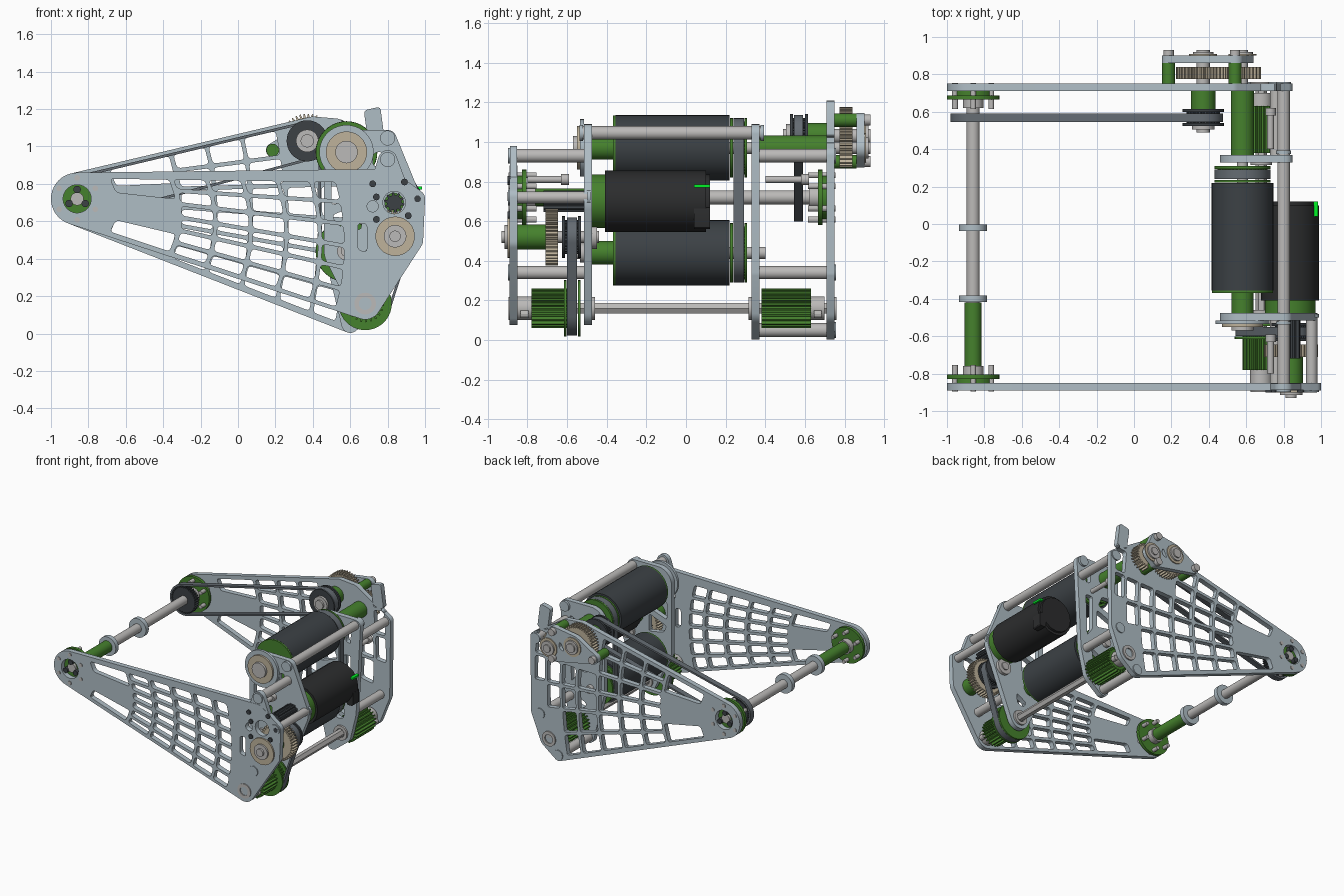
import bpy, bmesh, math
from math import sin, cos, pi

if "Cube" in bpy.data.objects:
    bpy.data.objects.remove(bpy.data.objects["Cube"])

def mat(name, r, g, b):
    m = bpy.data.materials.new(name)
    m.diffuse_color = (r, g, b, 1)
    m.use_nodes = True
    m.node_tree.nodes["Principled BSDF"].inputs["Base Color"].default_value = m.diffuse_color
    return m

ALU = mat("aluminium", .43, .51, .56)
STEEL = mat("steel", .50, .49, .48)
GREEN = mat("green", .06, .22, .026)
DARK = mat("dark_grey", .045, .053, .06)
BLACK = mat("black", .025, .026, .027)
BEIGE = mat("beige", .52, .45, .33)
BELT = mat("belt_grey", .13, .15, .17)
LED = mat("bright_green", .0, .9, .02)

# ---------- 2D outline helpers (x, z) ----------
def circle(x, z, r, n=40):
    return [(x + r*cos(2*pi*i/n), z + r*sin(2*pi*i/n)) for i in range(n)]

def hull(circles):
    pts = sorted(p for c in circles for p in circle(*c))
    def chain(seq):
        out = []
        for p in seq:
            while len(out) > 1 and ((out[-1][0]-out[-2][0])*(p[1]-out[-2][1])
                                    - (out[-1][1]-out[-2][1])*(p[0]-out[-2][0])) <= 1e-9:
                out.pop()
            out.append(p)
        return out[:-1]
    return chain(pts) + chain(pts[::-1])

def cell(poly, inset=.011, rad=.02):
    """Shrink a convex polygon and round its corners."""
    n = len(poly)
    if sum(poly[i-1][0]*poly[i][1] - poly[i][0]*poly[i-1][1] for i in range(n)) < 0:
        poly = poly[::-1]
    lines = []
    for i in range(n):
        (ax, az), (bx, bz) = poly[i], poly[(i+1) % n]
        l = math.hypot(bx-ax, bz-az)
        dx, dz = (bx-ax)/l, (bz-az)/l
        lines.append((ax - dz*inset, az + dx*inset, dx, dz))
    pts = []
    for i in range(n):
        ax, az, adx, adz = lines[i-1]
        bx, bz, bdx, bdz = lines[i]
        t = ((bx-ax)*bdz - (bz-az)*bdx) / (adx*bdz - adz*bdx)
        pts.append((ax + adx*t, az + adz*t))
    out = []
    for i in range(n):
        p, a, b = pts[i], pts[i-1], pts[(i+1) % n]
        def toward(q):
            l = math.hypot(q[0]-p[0], q[1]-p[1])
            k = min(rad/l, .4)
            return (p[0] + (q[0]-p[0])*k, p[1] + (q[1]-p[1])*k)
        a, b = toward(a), toward(b)
        for t in (0, .33, .67, 1):
            out.append(tuple((1-t)**2*a[j] + 2*t*(1-t)*p[j] + t*t*b[j] for j in (0, 1)))
    return out

def fan(top, bot, xs, hubs, rows=6):
    """Rows of openings spreading from the pivot end of an arm."""
    def line(l, x):
        (x0, z0), (x1, z1) = l
        return z0 + (z1-z0)*(x-x0)/(x1-x0)
    def pt(u, x):
        x += .05*(1-(2*u-1)**2)
        return (x, line(bot, x)*(1-u) + line(top, x)*u)
    holes = []
    for i in range(len(xs)-1):
        us = [(0, .3), (.7, 1)] if i == 0 else [(k/rows, (k+1)/rows) for k in range(rows)]
        for a, b in us:
            q = [pt(a, xs[i]), pt(a, xs[i+1]), pt(b, xs[i+1]), pt(b, xs[i])]
            near = any(math.hypot(x-hx, z-hz) < r for x, z in q for hx, hz, r in hubs)
            if not near:
                holes.append(cell(q))
    return holes

# ---------- solid helpers ----------
def solid(name, loops, y0, y1, m):
    """Extrude an outline (first loop) with holes (other loops) along y."""
    cu = bpy.data.curves.new(name, 'CURVE')
    cu.dimensions, cu.fill_mode, cu.extrude = '2D', 'BOTH', abs(y1-y0)/2
    for l in loops:
        s = cu.splines.new('POLY')
        s.points.add(len(l)-1)
        for p, (x, z) in zip(s.points, l):
            p.co = (x, z, 0, 1)
        s.use_cyclic_u = True
    tmp = bpy.data.objects.new("tmp", cu)
    me = bpy.data.meshes.new_from_object(tmp)
    bpy.data.objects.remove(tmp)
    bm = bmesh.new()
    bm.from_mesh(me)
    bmesh.ops.remove_doubles(bm, verts=bm.verts, dist=1e-5)
    for v in bm.verts:
        x, z, d = v.co
        v.co = (x, (y0+y1)/2 - d, z)
    bmesh.ops.recalc_face_normals(bm, faces=bm.faces)
    bm.to_mesh(me)
    bm.free()
    me.materials.clear()
    me.materials.append(m)
    ob = bpy.data.objects.new(name, me)
    bpy.context.collection.objects.link(ob)
    return ob

def cyl(name, x, z, r, y0, y1, m=STEEL, hole=0, n=40):
    return solid(name, [circle(x, z, r, n)] + ([circle(x, z, hole, n)] if hole else []), y0, y1, m)

def gear(name, x, z, r, y0, y1, m, teeth, depth):
    pts = []
    for i in range(teeth):
        for k, rr in ((0, r-depth), (.4, r-depth), (.55, r), (.85, r)):
            a = 2*pi*(i+k)/teeth
            pts.append((x + rr*cos(a), z + rr*sin(a)))
    return solid(name, [pts], y0, y1, m)

def belt(name, a, b, y0, y1, t=.014):
    return solid(name, [hull([a, b]), hull([(x, z, r-t) for x, z, r in (a, b)])], y0, y1, BELT)

PIV, UP, LOW, ROLL = (-.86, .72), (.58, .97), (.58, .44), (.68, .16)
DRV, MID, THIRD = (.37, 1.03), (.84, .52), (.835, .70)

# ---------- outer arm plates ----------
stations = [-.70, -.36, -.17, .02, .21, .39, .53]
holes = fan(((-.83, .84), (.6, .82)), ((-.9, .605), (.62, .10)), stations, [(*ROLL, .1)])
holes += [circle(*PIV, .075), circle(*THIRD, .06), circle(.72, .68, .03),
          cell([(.63, .44), (.70, .42), (.70, .60), (.63, .60)])]
front = [(*PIV, .14), (.66, .80, .05), (.80, .83, .05), (.95, .72, .05), (.93, .5, .06),
         (.76, .34, .05), (*ROLL, .085)]
solid("front_arm_plate", [hull(front)] + holes, -.89, -.85, ALU)
solid("front_plate_lug", [hull([(.80, .93, .05), (.74, .81, .03), (.86, .80, .04)]),
                          circle(.80, .93, .015)], -.888, -.852, ALU)
holes = fan(((-.88, .84), (.4, 1.14)), ((-.9, .605), (.6, .025)), stations + [.66, .77],
            [(*DRV, .09), (*UP, .09), (*ROLL, .1), (.8, .93, .06), (.77, .34, .06)])
back = [(*PIV, .14), (.40, 1.10, .06), (.52, 1.09, .06), (.80, .93, .048), (.79, .34, .05),
        (*ROLL, .085), (.60, .05, .047)]
solid("back_arm_plate", [hull(back)] + holes + [circle(*PIV, .075)], .71, .75, ALU)

# ---------- inner motor plates ----------
inner = [(*UP, .12), (.80, 1.04, .048), (.76, .34, .05), (*ROLL, .085), (*LOW, .12)]
openings = [[(.49, .84), (.62, .83), (.66, .73), (.49, .67)],
            [(.49, .64), (.67, .71), (.67, .54), (.52, .57)],
            [(.60, .31), (.72, .38), (.71, .27), (.64, .25)],
            [(.71, .97), (.78, .99), (.77, .87), (.71, .89)]]
cells = [cell(p) for p in openings]
solid("inner_plate_front", [hull(inner + [(*THIRD, .145)])] + cells
      + [circle(*THIRD, .05)], -.515, -.475, ALU)
cells.append(cell([(.69, .52), (.76, .42), (.775, .8), (.69, .8)]))
solid("inner_plate_back", [hull(inner + [(.60, .05, .047)])] + cells, .33, .37, ALU)

# ---------- spacer rods with bolt heads ----------
rods = [(.80, 1.045, -.52, .375, .034), (.80, .93, -.88, -.5, .034), (.80, .93, .35, .74, .034),
        (.76, .34, -.88, -.5, .033), (.76, .34, .35, .74, .033), (.60, .05, .35, .74, .035),
        (.95, .72, -.88, -.5, .03)]
for x, z, a, b, r in rods:
    cyl("spacer_rod", x, z, r, a, b)
    for y, s in ((a, -1), (b, 1)):
        cyl("rod_washer", x, z, .04, y, y + s*.018, ALU)
for y0, y1 in ((-.80, -.63), (.40, .58)):
    cyl("long_screw", .73, .81, .018, y0, y1)
    cyl("screw_head", .73, .81, .028, y1, y1 + .04)
for x, z in ((.89, .81), (.74, .73), (.91, .63), (.74, .61), (.96, .72), (.72, .80)):
    cyl("plate_screw", x, z, .018, -.90, -.885, DARK, n=16)

# ---------- pivot shaft and hubs ----------
cyl("pivot_shaft", *PIV, .035, -.87, .73)
for y in (-.40, -.02):
    cyl("shaft_collar", *PIV, .075, y-.018, y+.018, ALU)
cyl("pivot_spacer", *PIV, .045, -.76, -.42, GREEN)
for y, s in ((-.85, 1), (.71, -1)):
    cyl("pivot_hub", *PIV, .11, y, y + s*.03, GREEN)
    cyl("pivot_hub_flange", *PIV, .14, y + s*.022, y + s*.045, GREEN)
    cyl("pivot_bearing", *PIV, .055, y + s*.04, y + s*.09)
    for k in range(6):
        a = pi*k/3 + pi/6
        cyl("hub_screw", PIV[0] + .112*cos(a), PIV[1] + .112*sin(a), .015, y - s*.045, y + s*.095, n=14)
    for k in range(3):
        a = 2*pi*k/3 + pi/2
        cyl("hub_bolt", PIV[0] + .05*cos(a), PIV[1] + .05*sin(a), .02, y - s*.035, y + s*.01, DARK, n=14)

# ---------- arm drive belt and gearbox ----------
belt("arm_belt", (*PIV, .122), (*DRV, .105), .545, .59)
gear("arm_driven_pulley", *PIV, .107, .545, .59, DARK, 36, .01)
gear("arm_drive_pulley", *DRV, .09, .53, .605, DARK, 28, .01)
for y in (.525, .60):
    cyl("pulley_flange", *DRV, .11, y, y+.015, DARK)
cyl("drive_shaft", *DRV, .035, .49, .93)
cyl("drive_shaft_cap", *DRV, .06, .505, .525)
cyl("drive_spacer", *DRV, .065, .615, .71, GREEN)
gear("large_gear", *DRV, .145, .775, .84, BEIGE, 40, .02)
gear("small_gear", *UP, .10, .775, .84, BEIGE, 24, .02)
solid("gearbox_plate", [hull([(*DRV, .09), (.19, .98, .04), (.54, 1.1, .045), (*UP, .06), (.54, .91, .04)]),
      cell([(.42, .95), (.50, .98), (.50, 1.04), (.47, 1.05)])], .86, .90, ALU)
for x, z in ((.185, .98), (.54, 1.11), (.54, .90)):
    cyl("gearbox_spacer", x, z, .034, .75, .86, GREEN)
    cyl("gearbox_bolt", x, z, .028, .90, .93)
for x, z in (DRV, UP):
    cyl("gearbox_bearing", x, z, .075, .90, .908, BEIGE)
    cyl("gearbox_cap", x, z, .055, .905, .92)

# ---------- twin motors joined by a belt ----------
for x, z in (UP, LOW):
    cyl("roller_motor", x, z, .165, -.355, .22, DARK)
    cyl("motor_end_cap", x, z, .164, -.368, -.355, GREEN)
    cyl("motor_spacer", x, z, .06, -.475, -.365, GREEN)
    gear("motor_pulley", x, z, .134, .24, .295, GREEN, 40, .01)
    for y in (.222, .295):
        cyl("motor_pulley_flange", x, z, .150, y, y+.014, GREEN)
    cyl("motor_shaft", x, z, .03, -.55, .40)
    cyl("motor_shaft_cap", x, z, .05, -.535, -.515)
belt("motor_belt", (*UP, .150), (*LOW, .150), .24, .292)
cyl("upper_bearing_rim", *UP, .145, -.535, -.515, ALU)
cyl("upper_bearing", *UP, .11, -.55, -.53, BEIGE)
cyl("upper_bearing_cap", *UP, .06, -.57, -.545)
cyl("upper_drive_tube", *UP, .062, .37, .71, GREEN)
cyl("upper_drive_shaft", *UP, .03, .37, .93)

# ---------- third motor ----------
cyl("side_motor", *THIRD, .155, -.41, .10, BLACK, n=16)
cyl("side_motor_cap", *THIRD, .135, .10, .12, BLACK, n=16)
cyl("side_motor_mount", *THIRD, .135, -.475, -.41, GREEN)
gear("side_motor_pinion", *THIRD, .055, -.72, -.47, DARK, 10, .015)
solid("motor_socket", [cell([(.93, .56), (.985, .56), (.985, .67), (.93, .67)], 0, .015)], .04, .12, BLACK)
solid("motor_light", [[(.96, .77), (.985, .77), (.985, .785), (.96, .785)]], .04, .12, LED)

# ---------- reduction gear and lower roller ----------
cyl("reduction_shaft", *MID, .03, -.93, -.44)
gear("reduction_gear", *MID, .145, -.71, -.645, BEIGE, 40, .02)
cyl("reduction_spacer", *MID, .063, -.85, -.71, GREEN)
gear("reduction_pulley", *MID, .085, -.61, -.545, DARK, 26, .01)
for y in (-.625, -.545):
    cyl("reduction_flange", *MID, .105, y, y+.015, DARK)
cyl("reduction_bearing", *MID, .105, -.902, -.885, BEIGE)
for y0, y1 in ((-.915, -.895), (-.475, -.45)):
    cyl("reduction_cap", *MID, .06, y0, y1)
belt("roller_belt", (*MID, .098), (*ROLL, .138), -.60, -.55)
cyl("roller_shaft", *ROLL, .03, -.89, .75, n=6)
gear("roller_belt_pulley", *ROLL, .122, -.60, -.55, GREEN, 36, .01)
for y in (-.615, -.545):
    cyl("roller_flange", *ROLL, .142, y, y+.013, GREEN)
for y0, y1, c0, c1 in ((-.78, -.60, -.85, -.78), (.38, .63, .63, .70)):
    gear("roller_gear", *ROLL, .10, y0, y1, GREEN, 22, .022)
    cyl("roller_collar", *ROLL, .06, c0, c1)
    cyl("collar_screw", ROLL[0] + .06, ROLL[1] - .03, .02, c0 + .015, c1 - .015, n=14)
for y0, y1 in ((-.897, -.889), (-.475, -.46), (.315, .33), (.75, .76)):
    cyl("roller_bearing", *ROLL, .058, y0, y1, STEEL, .034)

# ---------- smooth round sides, keep edges crisp ----------
bpy.ops.object.select_all(action='SELECT')
bpy.context.view_layer.objects.active = bpy.context.selected_objects[0]
bpy.ops.object.shade_smooth_by_angle(angle=math.radians(25))
